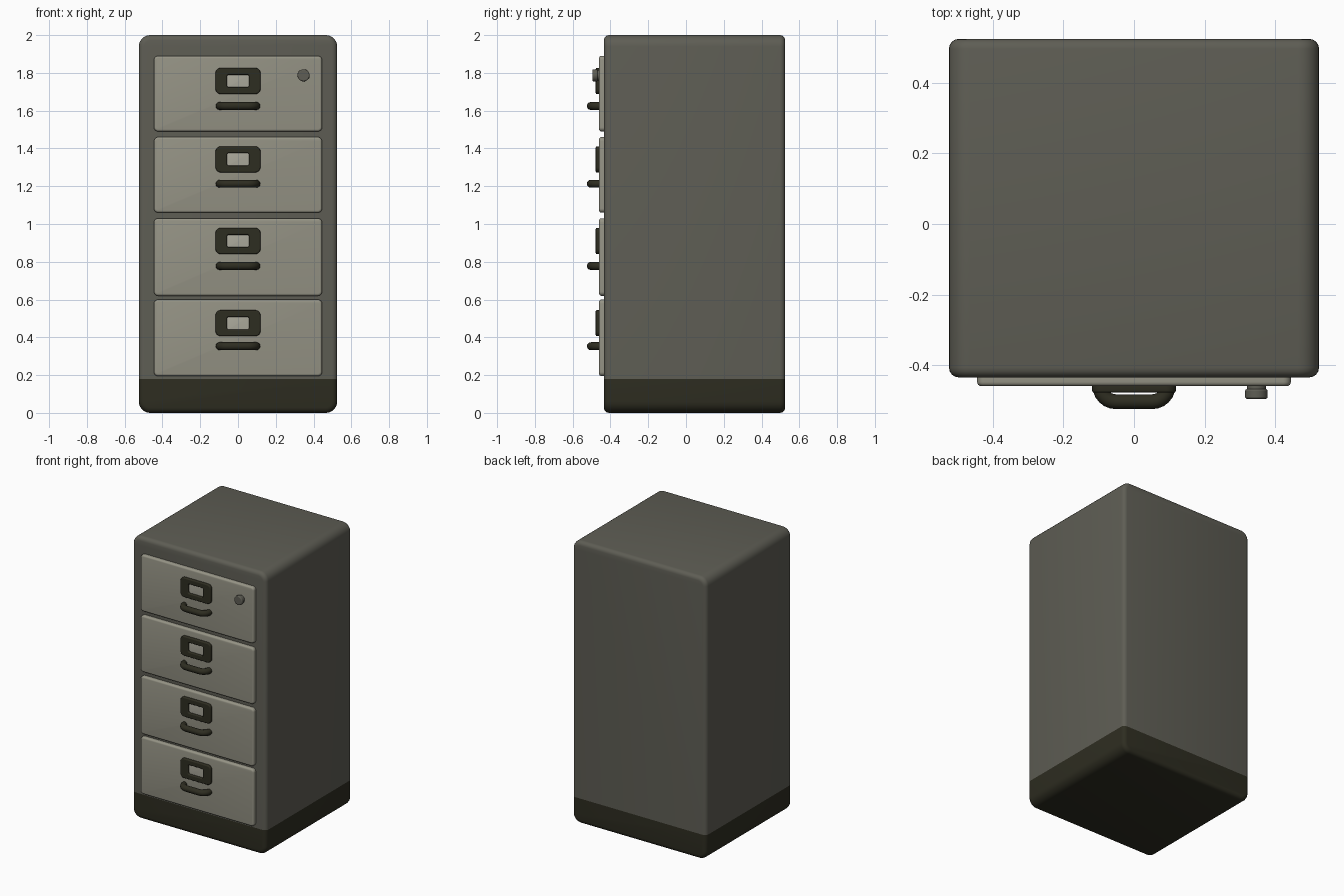
import bpy, bmesh, math
from mathutils import Vector

if "Cube" in bpy.data.objects:
    bpy.data.objects.remove(bpy.data.objects["Cube"])


def material(name, rgb):
    m = bpy.data.materials.new(name)
    m.diffuse_color = (*rgb, 1)
    m.use_nodes = True
    m.node_tree.nodes["Principled BSDF"].inputs["Base Color"].default_value = m.diffuse_color
    return m


BODY = material("cabinet grey", (0.112, 0.110, 0.089))
DRAWER = material("drawer grey", (0.305, 0.297, 0.238))
DARK = material("dark trim", (0.027, 0.026, 0.015))
CARD = material("label card", (0.42, 0.41, 0.34))


def smooth(obj, angle=40):
    bpy.ops.object.select_all(action='DESELECT')
    obj.select_set(True)
    bpy.context.view_layer.objects.active = obj
    bpy.ops.object.shade_smooth_by_angle(angle=math.radians(angle))


def rounded_box(name, lo, hi, corner, rim, mats, split=None):
    """Box with corner radius in front view and a softer rim on front and back."""
    lo, hi = Vector(lo), Vector(hi)
    bm = bmesh.new()
    bmesh.ops.create_cube(bm, size=1)
    for v in bm.verts:
        v.co = Vector([(lo[i] + hi[i]) / 2 + v.co[i] * (hi[i] - lo[i]) for i in range(3)])
    along_y = [e for e in bm.edges
               if abs(e.verts[0].co.y - e.verts[1].co.y) > 1e-4]
    bmesh.ops.bevel(bm, geom=along_y, offset=corner, segments=6, profile=0.5, affect='EDGES')
    rims = [e for e in bm.edges if abs(e.verts[0].co.y - e.verts[1].co.y) < 1e-4]
    bmesh.ops.bevel(bm, geom=rims, offset=rim, segments=4, profile=0.5, affect='EDGES')
    if split is not None:
        bmesh.ops.bisect_plane(bm, geom=bm.verts[:] + bm.edges[:] + bm.faces[:],
                               plane_co=(0, 0, split), plane_no=(0, 0, 1))
        for f in bm.faces:
            f.material_index = int(f.calc_center_median().z < split)
    bmesh.ops.recalc_face_normals(bm, faces=bm.faces[:])
    mesh = bpy.data.meshes.new(name)
    bm.to_mesh(mesh)
    bm.free()
    for m in mats:
        mesh.materials.append(m)
    obj = bpy.data.objects.new(name, mesh)
    bpy.context.collection.objects.link(obj)
    smooth(obj)
    return obj


def rounded_rect(w, h, r, steps=5):
    pts = []
    for k, (sx, sy) in enumerate([(1, 1), (-1, 1), (-1, -1), (1, -1)]):
        for i in range(steps + 1):
            a = math.pi / 2 * (k + i / steps)
            pts.append((sx * (w / 2 - r) + r * math.cos(a),
                        sy * (h / 2 - r) + r * math.sin(a), 0))
    return pts


def curve_part(name, paths, closed, dims, mat, loc, rot, extrude=0, bevel=0, res=4):
    c = bpy.data.curves.new(name, 'CURVE')
    c.dimensions = dims
    c.extrude, c.bevel_depth, c.bevel_resolution = extrude, bevel, res
    if dims == '2D':
        c.fill_mode = 'BOTH'
    else:
        c.use_fill_caps = True
    for pts in paths:
        s = c.splines.new('POLY')
        s.points.add(len(pts) - 1)
        for p, co in zip(s.points, pts):
            p.co = (*co, 1)
        s.use_cyclic_u = closed
    c.materials.append(mat)
    obj = bpy.data.objects.new(name, c)
    obj.location, obj.rotation_euler = loc, rot
    bpy.context.collection.objects.link(obj)
    bpy.ops.object.select_all(action='DESELECT')
    obj.select_set(True)
    bpy.context.view_layer.objects.active = obj
    bpy.ops.object.convert(target='MESH')
    smooth(bpy.context.object)


# cabinet shell with dark plinth band
rounded_box("cabinet_body", (-0.525, -0.435, 0), (0.525, 0.525, 2.0), 0.06, 0.028,
            [BODY, DARK], split=0.18)

# handle path: U shape with rounded corners, reaching forward
R = 0.045
handle = [(-0.097, -0.44, 0)]
for cx, start in ((-0.097 + R, math.pi), (0.097 - R, 1.5 * math.pi)):
    for i in range(7):
        a = start + math.pi / 2 * i / 6
        handle.append((cx + R * math.cos(a), -0.504 + R + R * math.sin(a), 0))
handle.append((0.097, -0.44, 0))

# drawers: (bottom, top, label centre, handle centre)
rows = [(0.195, 0.60, 0.475, 0.353), (0.62, 1.03, 0.91, 0.778),
        (1.06, 1.46, 1.342, 1.213), (1.49, 1.89, 1.757, 1.625)]
for n, (z0, z1, label_z, handle_z) in enumerate(rows, 1):
    rounded_box(f"drawer_front_{n}", (-0.445, -0.46, z0), (0.445, -0.41, z1),
                0.022, 0.012, [DRAWER])
    # label holder frame around a card
    b = 0.006
    curve_part(f"label_holder_{n}",
               [rounded_rect(0.238 - 2 * b, 0.138 - 2 * b, 0.022),
                rounded_rect(0.115 + 2 * b, 0.066 + 2 * b, 0.014)],
               True, '2D', DARK, (0, -0.463, label_z), (math.pi / 2, 0, 0),
               extrude=0.009, bevel=b, res=2)
    rounded_box(f"label_card_{n}", (-0.07, -0.464, label_z - 0.045),
                (0.07, -0.457, label_z + 0.045), 0.004, 0.001, [CARD])
    # pull handle
    curve_part(f"handle_{n}", [handle], False, '3D', DARK, (0, 0, handle_z),
               (0, 0, 0), bevel=0.021)

# lock: round barrel with a wider bevelled cap on the top drawer
for name, r, y0, y1 in (("lock_barrel", 0.027, -0.44, -0.475),
                        ("lock_cap", 0.032, -0.468, -0.496)):
    bpy.ops.mesh.primitive_cylinder_add(vertices=32, radius=r, depth=y0 - y1,
                                        location=(0.347, (y0 + y1) / 2, 1.787),
                                        rotation=(math.pi / 2, 0, 0))
    lock = bpy.context.object
    lock.name = name
    lock.data.materials.append(BODY)
    bev = lock.modifiers.new("soft_edge", 'BEVEL')
    bev.width, bev.segments = 0.006, 3
    smooth(lock)
